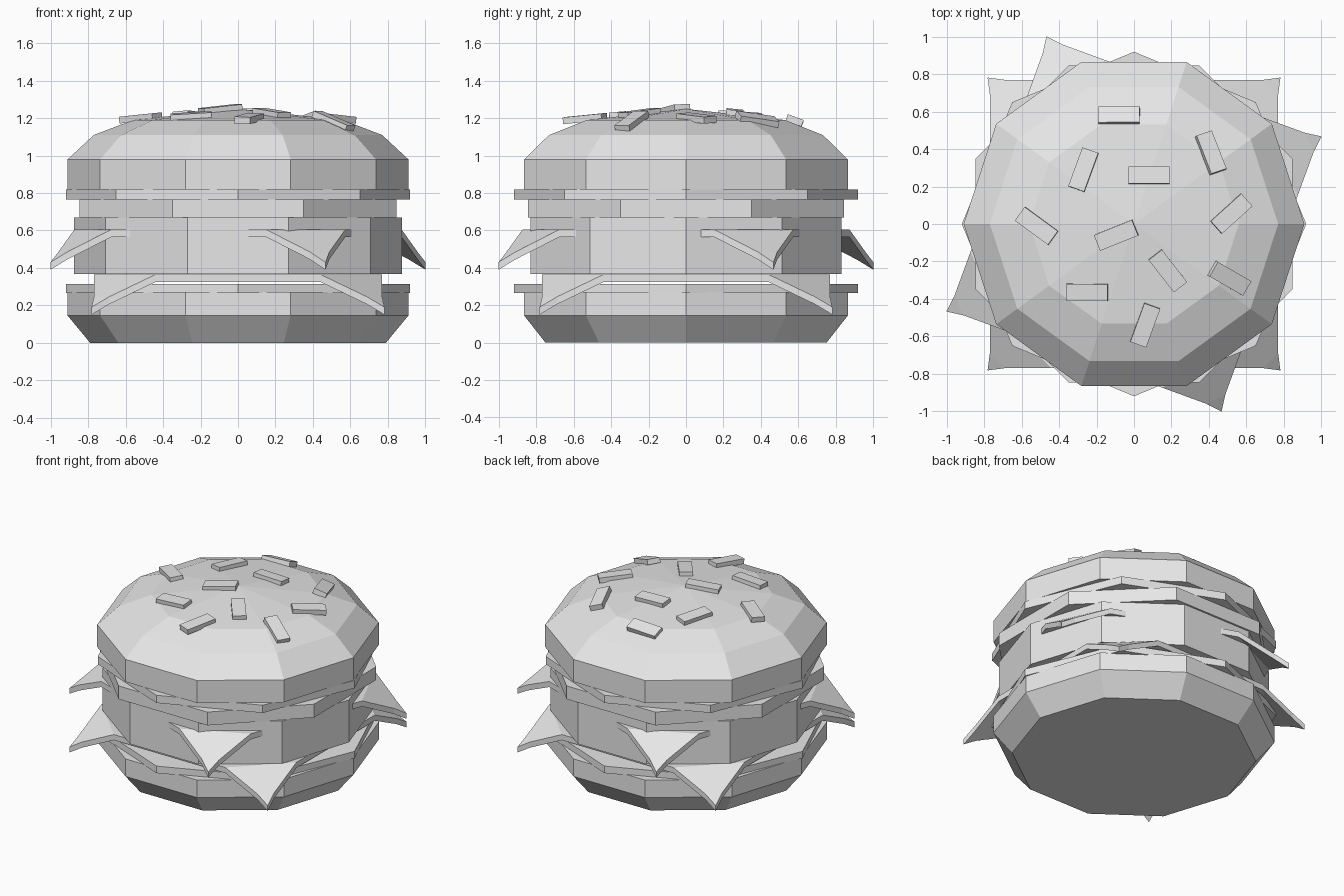
import bpy, bmesh, math
from mathutils import Matrix, Vector

old = bpy.data.objects.get("Cube")
if old:
    bpy.data.objects.remove(old, do_unlink=True)

GREY = (0.8, 0.8, 0.8, 1)
mat = bpy.data.materials.new("light_grey")
mat.use_nodes = True
mat.diffuse_color = GREY
mat.node_tree.nodes["Principled BSDF"].inputs["Base Color"].default_value = GREY


def finish(bm, name):
    bmesh.ops.recalc_face_normals(bm, faces=bm.faces)
    mesh = bpy.data.meshes.new(name)
    bm.to_mesh(mesh)
    bm.free()
    mesh.materials.append(mat)
    obj = bpy.data.objects.new(name, mesh)
    bpy.context.collection.objects.link(obj)
    return obj


def stack(name, profile, sides, turn=0, peak=None):
    """Faceted round layer from (radius, height) rings, with an optional peak."""
    bm = bmesh.new()
    rings = []
    for r, z in profile:
        angles = [math.tau * i / sides + math.radians(turn) for i in range(sides)]
        rings.append([bm.verts.new((r * math.cos(a), r * math.sin(a), z)) for a in angles])
    for low, high in zip(rings, rings[1:]):
        for i in range(sides):
            j = (i + 1) % sides
            bm.faces.new((low[i], low[j], high[j], high[i]))
    bm.faces.new(rings[0][::-1])
    if peak is None:
        bm.faces.new(rings[-1])
    else:
        top = bm.verts.new((0, 0, peak))
        for i in range(sides):
            bm.faces.new((rings[-1][i], rings[-1][(i + 1) % sides], top))
    return finish(bm, name)


def cheese(name, z, turn):
    """Square slice whose four corners droop in two folds."""
    bm = bmesh.new()
    flat = []
    for k in range(4):
        rot = Matrix.Rotation(math.radians(turn + 90 * k), 3, 'Z')
        def vert(x, y, drop):
            return bm.verts.new(rot @ Vector((x, y, z - drop)))
        a, b = vert(0.77, 0.44, 0), vert(0.44, 0.77, 0)
        c, d = vert(0.77, 0.69, 0.12), vert(0.69, 0.77, 0.12)
        tip = vert(0.782, 0.782, 0.175)
        bm.faces.new((a, c, d, b))
        bm.faces.new((c, tip, d))
        flat += [a, b]
    bm.faces.new(flat)
    # give the sheet its thickness
    extruded = bmesh.ops.extrude_face_region(bm, geom=bm.faces[:], use_keep_orig=True)
    lower = [g for g in extruded["geom"] if isinstance(g, bmesh.types.BMVert)]
    bmesh.ops.translate(bm, verts=lower, vec=(0, 0, -0.04))
    return finish(bm, name)


# Layers from the bottom up
stack("bottom_bun", [(0.79, 0), (0.91, 0.145), (0.91, 0.27)], 10)
stack("lower_slice", [(0.92, 0.265), (0.92, 0.315)], 8)
cheese("lower_cheese", 0.365, 0)
stack("patty", [(0.875, 0.367), (0.875, 0.67)], 10)
cheese("upper_cheese", 0.605, -20)
stack("tomato", [(0.915, 0.67), (0.915, 0.765)], 8, 22.5)
stack("upper_slice", [(0.92, 0.765), (0.92, 0.82)], 8)

# Domed top bun
DOME = [(0.91, 0.82), (0.91, 0.98), (0.77, 1.11), (0.56, 1.19)]
PEAK = 1.25
stack("top_bun", DOME, 10, 0, PEAK)

# Seeds lying on the dome: x, y, turn in degrees
SEEDS = [(-0.08, 0.58, 0), (-0.27, 0.29, 70), (0.08, 0.26, 0), (0.41, 0.38, -70),
         (-0.52, -0.01, -36), (0.52, 0.055, 42), (-0.095, -0.06, 22),
         (0.18, -0.25, -52), (0.51, -0.29, -30), (-0.25, -0.365, 0), (0.06, -0.54, 70)]
bm = bmesh.new()
for x, y, turn in SEEDS:
    r = math.hypot(x, y) * 1.02
    rim, brow = DOME[3], DOME[2]
    slope = (PEAK - rim[1]) / rim[0]
    z = PEAK - slope * r
    if r > rim[0]:
        slope = (rim[1] - brow[1]) / (brow[0] - rim[0])
        z = rim[1] - slope * (r - rim[0])
    normal = Vector((x / r * slope, y / r * slope, 1))
    tilt = Vector((0, 0, 1)).rotation_difference(normal).to_matrix().to_4x4()
    place = (Matrix.Translation((x, y, z + 0.008)) @ tilt
             @ Matrix.Rotation(math.radians(turn), 4, 'Z')
             @ Matrix.Diagonal((0.22, 0.09, 0.036, 1)))
    bmesh.ops.create_cube(bm, size=1, matrix=place)
finish(bm, "seeds")
